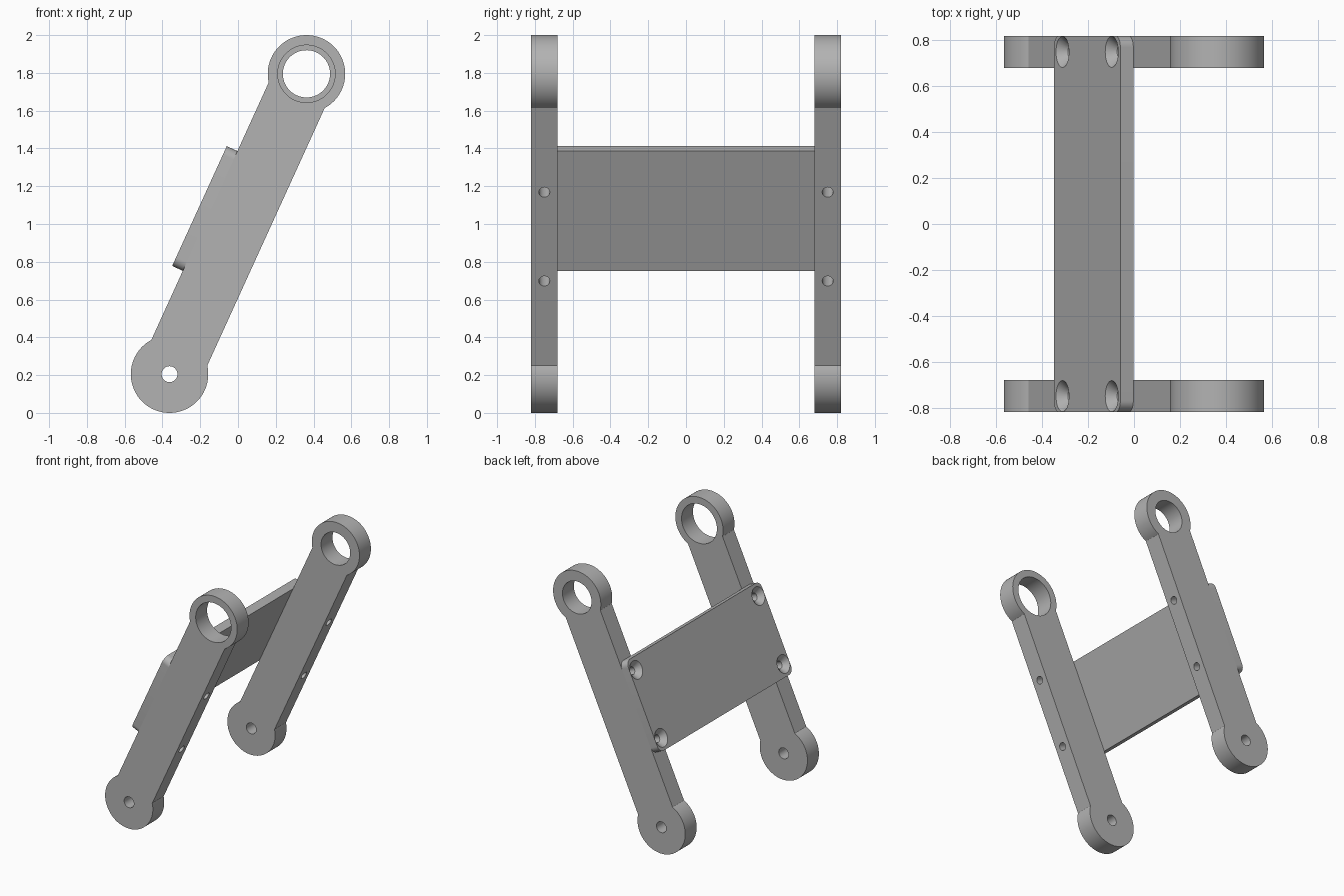
import bpy, bmesh, math
from mathutils import Matrix

if "Cube" in bpy.data.objects:
    bpy.data.objects.remove(bpy.data.objects["Cube"])

# Local frame: X runs along the arm, Y across the bracket, Z out of the plate
R, HALF_W = 0.205, 0.163
DX, DZ = 0.725, 1.59
LENGTH = math.hypot(DX, DZ)
PLACE = Matrix.Translation((-DX / 2, 0, R)) @ Matrix.Rotation(-math.atan2(DZ, DX), 4, 'Y')
Y_IN, Y_OUT = 0.68, 0.82
SCREW_Y, SCREW_X = 0.75, (0.616, 1.133)

grey = bpy.data.materials.new("plain_grey")
grey.diffuse_color = (0.45, 0.45, 0.45, 1)
grey.use_nodes = True
grey.node_tree.nodes["Principled BSDF"].inputs["Base Color"].default_value = grey.diffuse_color


def make_object(name, bm):
    bmesh.ops.recalc_face_normals(bm, faces=bm.faces)
    mesh = bpy.data.meshes.new(name)
    bm.to_mesh(mesh)
    bm.free()
    mesh.materials.append(grey)
    ob = bpy.data.objects.new(name, mesh)
    bpy.context.collection.objects.link(ob)
    return ob


def extrude(bm, points, offset):
    face = bm.faces.new([bm.verts.new(p) for p in points])
    moved = bmesh.ops.extrude_face_region(bm, geom=[face])["geom"]
    bmesh.ops.translate(bm, vec=offset, verts=[v for v in moved if isinstance(v, bmesh.types.BMVert)])


def arc(cx, cy, r, a0, a1, n):
    return [(cx + r * math.cos(a0 + (a1 - a0) * i / n),
             cy + r * math.sin(a0 + (a1 - a0) * i / n)) for i in range(n + 1)]


def lathe(bm, profile, x, y, n=32):
    # Closed solid of revolution around local Z from (radius, height) pairs
    rings = [[bm.verts.new((x + r * math.cos(2 * math.pi * i / n),
                            y + r * math.sin(2 * math.pi * i / n), h))
              for i in range(n)] for r, h in profile]
    for low, high in zip(rings, rings[1:]):
        for i in range(n):
            j = (i + 1) % n
            bm.faces.new((low[i], low[j], high[j], high[i]))
    bm.faces.new(rings[0][::-1])
    bm.faces.new(rings[-1])


def cut(ob, cutter):
    # Subtract the cutter and keep the resulting mesh
    mod = ob.modifiers.new("holes", 'BOOLEAN')
    mod.operation, mod.solver, mod.object = 'DIFFERENCE', 'EXACT', cutter
    graph = bpy.context.evaluated_depsgraph_get()
    mesh = bpy.data.meshes.new_from_object(ob.evaluated_get(graph))
    ob.modifiers.clear()
    ob.data = mesh
    bpy.data.objects.remove(cutter)


def finish(ob):
    ob.matrix_world = PLACE
    bpy.ops.object.select_all(action='DESELECT')
    ob.select_set(True)
    bpy.context.view_layer.objects.active = ob
    bpy.ops.object.shade_smooth_by_angle(angle=math.radians(30))


# Arms: straight bar with a round boss at each end
half = math.asin(HALF_W / R)
outline = (arc(0, 0, R, half, 2 * math.pi - half, 56)
           + arc(LENGTH, 0, R, half - math.pi, math.pi - half, 56))
for name, side, bore in (("front_arm", -1, 0.152), ("back_arm", 1, 0.125)):
    y0 = min(side * Y_IN, side * Y_OUT)
    bm = bmesh.new()
    extrude(bm, [(x, y0, z) for x, z in outline], (0, Y_OUT - Y_IN, 0))
    arm = make_object(name, bm)

    # Pivot holes and screw holes
    bm = bmesh.new()
    for cx, r in ((0, 0.042), (LENGTH, bore)):
        circle = arc(cx, 0, r, 0, 2 * math.pi, 64)[:-1]
        extrude(bm, [(x, y0 - 0.1, z) for x, z in circle], (0, 0.34, 0))
    for sx in SCREW_X:
        lathe(bm, [(0.029, -0.3), (0.029, 0.3)], sx, side * SCREW_Y)
    cut(arm, make_object("arm_cutter", bm))
    finish(arm)

# Cross plate with rounded corners
X0, X1, Z0, Z1, C = 0.527, 1.224, HALF_W, 0.225, 0.05
corners = ((X1 - C, Y_OUT - C), (X0 + C, Y_OUT - C), (X0 + C, C - Y_OUT), (X1 - C, C - Y_OUT))
outline = []
for i, (cx, cy) in enumerate(corners):
    outline += arc(cx, cy, C, i * math.pi / 2, (i + 1) * math.pi / 2, 10)
bm = bmesh.new()
extrude(bm, [(x, y, Z0) for x, y in outline], (0, 0, Z1 - Z0))
plate = make_object("cross_plate", bm)

# Countersunk screw holes
bm = bmesh.new()
for sx in SCREW_X:
    for sy in (-SCREW_Y, SCREW_Y):
        lathe(bm, [(0.029, 0.1), (0.029, Z1 - 0.039), (0.068, Z1), (0.068, Z1 + 0.1)], sx, sy)
cut(plate, make_object("plate_cutter", bm))
finish(plate)
